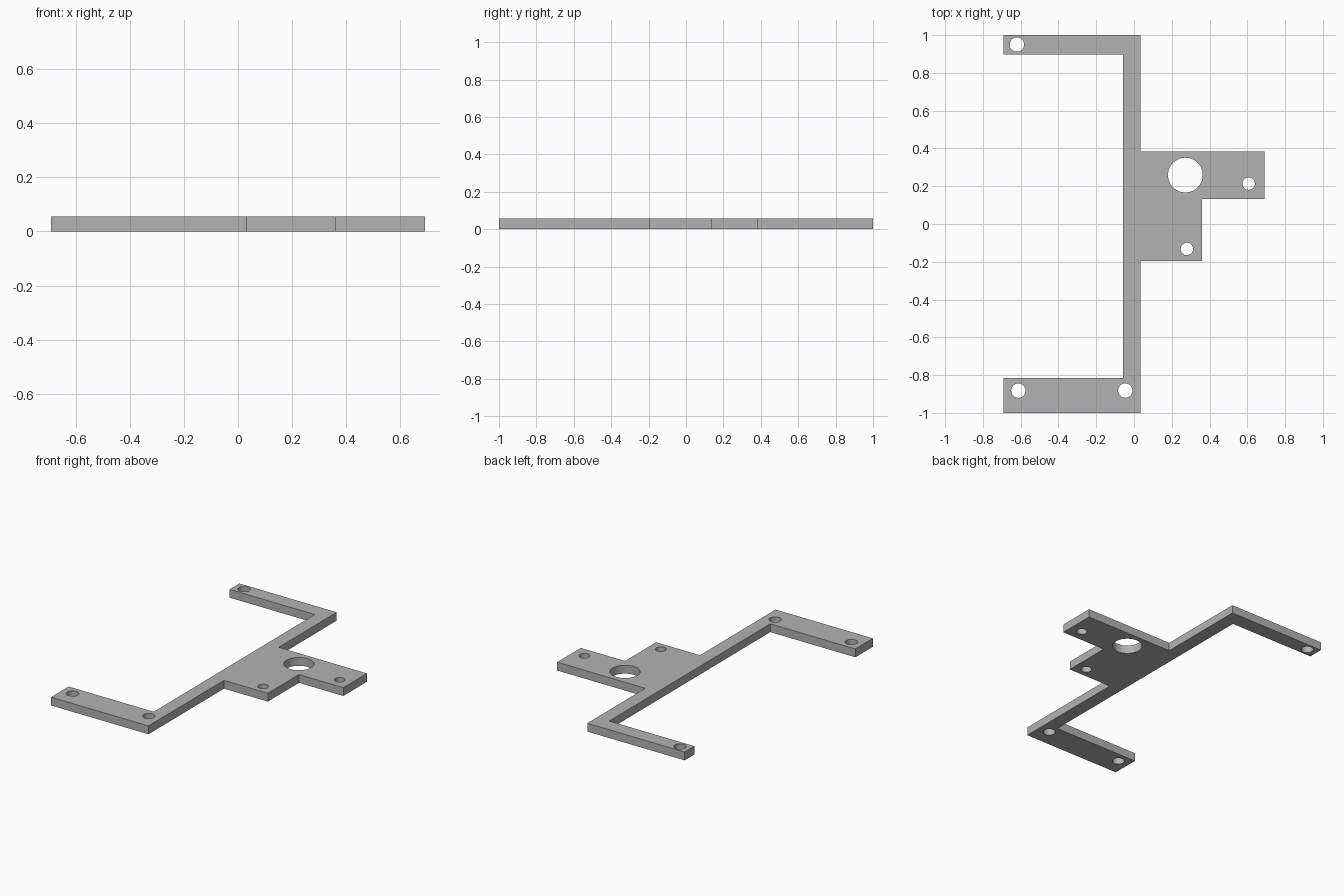
import bpy
import bmesh
from mathutils import Matrix

if "Cube" in bpy.data.objects:
    bpy.data.objects.remove(bpy.data.objects["Cube"])

THICK = 0.056

grey = bpy.data.materials.new("plain_grey")
grey.use_nodes = True
grey.diffuse_color = (0.45, 0.45, 0.45, 1)
grey.node_tree.nodes["Principled BSDF"].inputs["Base Color"].default_value = (0.45, 0.45, 0.45, 1)


def add_object(name, bm):
    mesh = bpy.data.meshes.new(name)
    bm.normal_update()
    bm.to_mesh(mesh)
    bm.free()
    mesh.materials.append(grey)
    obj = bpy.data.objects.new(name, mesh)
    bpy.context.collection.objects.link(obj)
    return obj


# Flat bracket: spine, two arms and a stepped mounting tab in one outline
outline = [
    (-0.69, -1.0), (0.034, -1.0), (0.034, -0.197), (0.36, -0.197),
    (0.36, 0.133), (0.69, 0.133), (0.69, 0.384), (0.034, 0.384),
    (0.034, 1.0), (-0.69, 1.0), (-0.69, 0.897), (-0.057, 0.897),
    (-0.057, -0.814), (-0.69, -0.814),
]
bm = bmesh.new()
base = bm.faces.new([bm.verts.new((x, y, 0)) for x, y in outline])
top = bmesh.ops.extrude_face_region(bm, geom=[base])["geom"]
bmesh.ops.translate(bm, vec=(0, 0, THICK), verts=[v for v in top if isinstance(v, bmesh.types.BMVert)])
bmesh.ops.recalc_face_normals(bm, faces=bm.faces)
bracket = add_object("bracket", bm)

# Screw holes and the large cable hole: x, y, radius
holes = [
    (-0.62, 0.95, 0.038), (-0.612, -0.882, 0.038), (-0.046, -0.882, 0.038),
    (0.28, -0.132, 0.033), (0.607, 0.214, 0.033), (0.272, 0.259, 0.092),
]
bm = bmesh.new()
for x, y, radius in holes:
    bmesh.ops.create_cone(bm, cap_ends=True, segments=48, radius1=radius, radius2=radius,
                          depth=THICK * 3, matrix=Matrix.Translation((x, y, THICK / 2)))
cutter = add_object("hole_cutter", bm)
cutter.hide_render = True

cut = bracket.modifiers.new("holes", 'BOOLEAN')
cut.operation = 'DIFFERENCE'
cut.solver = 'EXACT'
cut.object = cutter

# Apply the cut, drop the helper, and smooth only the hole walls
bpy.ops.object.select_all(action='DESELECT')
bracket.select_set(True)
bpy.context.view_layer.objects.active = bracket
bpy.ops.object.modifier_apply(modifier=cut.name)
bpy.data.objects.remove(cutter)
bpy.ops.object.shade_smooth_by_angle()
